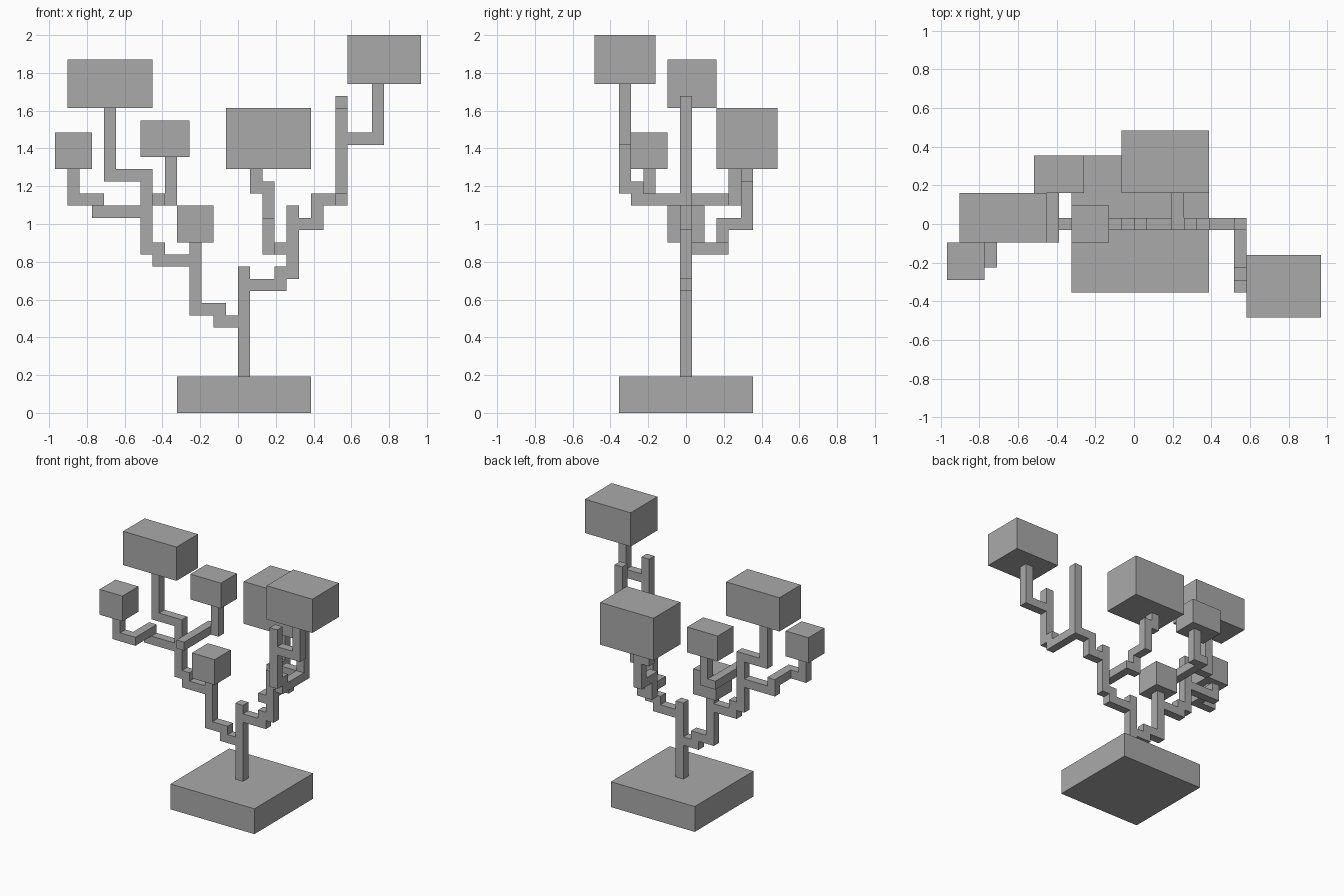
import bpy
import bmesh
from mathutils import Vector

U = 2 / 31  # size of one cubic cell

cube = bpy.data.objects.get("Cube")
if cube:
    bpy.data.objects.remove(cube, do_unlink=True)

grey = bpy.data.materials.new("plain_grey")
grey.use_nodes = True
colour = (0.4, 0.4, 0.4, 1)
grey.diffuse_color = colour
grey.node_tree.nodes["Principled BSDF"].inputs["Base Color"].default_value = colour

OFFSET = Vector((0, -0.5, 0))  # cells sit centred on y = 0


def finish(name, bm):
    bmesh.ops.recalc_face_normals(bm, faces=bm.faces)
    mesh = bpy.data.meshes.new(name)
    bm.to_mesh(mesh)
    bm.free()
    mesh.materials.append(grey)
    obj = bpy.data.objects.new(name, mesh)
    bpy.context.collection.objects.link(obj)


def block(name, low, size):
    """Solid box given by its lowest cell and its size in cells."""
    bm = bmesh.new()
    bmesh.ops.create_cube(bm, size=1)
    centre = Vector(low) + OFFSET + Vector(size) / 2
    for v in bm.verts:
        v.co = (Vector(s * c for s, c in zip(size, v.co)) + centre) * U
    finish(name, bm)


def walk(path):
    """All cells along an axis-aligned path."""
    cells = {path[0]}
    for a, b in zip(path, path[1:]):
        steps = max(abs(q - p) for p, q in zip(a, b))
        for s in range(1, steps + 1):
            cells.add(tuple(p + (q - p) * s // steps for p, q in zip(a, b)))
    return cells


def limb(name, cells, solid):
    """Skin of a run of cells, leaving out faces shared with other wood."""
    bm = bmesh.new()
    for cell in cells:
        for axis in range(3):
            for side in (0, 1):
                near = list(cell)
                near[axis] += 2 * side - 1
                if tuple(near) in solid:
                    continue
                corner = Vector(cell) + OFFSET
                corner[axis] += side
                a, b = Vector(), Vector()
                a[(axis + 1) % 3] = b[(axis + 2) % 3] = 1
                ring = [corner, corner + a, corner + a + b, corner + b]
                if not side:
                    ring.reverse()
                bm.faces.new([bm.verts.new(p * U) for p in ring])
    bmesh.ops.remove_doubles(bm, verts=bm.verts, dist=0.001)
    bmesh.ops.dissolve_limit(bm, angle_limit=0.01, verts=bm.verts, edges=bm.edges)
    mesh_name = name
    mesh = bpy.data.meshes.new(mesh_name)
    bm.to_mesh(mesh)
    bm.free()
    mesh.materials.append(grey)
    bpy.context.collection.objects.link(bpy.data.objects.new(name, mesh))


# Square base
block("base", (-5, -5, 0), (11, 11, 3))

# Trunk and stepped branches
paths = {
    "trunk": [(0, 0, 3), (0, 0, 11)],
    "right_lower_branch": [(-1, 0, 7), (-2, 0, 7), (-2, 0, 8), (-4, 0, 8), (-4, 0, 13)],
    "right_upper_branch": [(-5, 0, 12), (-7, 0, 12), (-7, 0, 13), (-8, 0, 13),
                           (-8, 0, 19), (-11, 0, 19), (-11, 0, 24)],
    "right_outer_branch": [(-9, 0, 16), (-12, 0, 16), (-12, 0, 17), (-12, -3, 17),
                           (-14, -3, 17), (-14, -3, 19)],
    "right_back_branch": [(-7, -1, 17), (-7, 4, 17), (-6, 4, 17), (-6, 4, 20)],
    "left_lower_branch": [(1, 0, 10), (3, 0, 10), (3, 0, 11), (4, 0, 11), (4, 0, 16)],
    "left_back_branch": [(3, 0, 13), (3, 3, 13), (2, 3, 13), (2, 3, 15), (2, 5, 15),
                         (2, 5, 18), (1, 5, 18), (1, 5, 19)],
    "left_upper_branch": [(5, 0, 15), (6, 0, 15), (6, 0, 17), (8, 0, 17), (8, 0, 25)],
    "left_front_branch": [(8, -1, 17), (8, -4, 17), (8, -4, 18), (8, -5, 18), (8, -5, 24)],
    "left_outer_branch": [(9, -5, 22), (11, -5, 22), (11, -5, 26)],
}
wood = {name: walk(path) for name, path in paths.items()}
solid = set().union(*wood.values())
for name, cells in wood.items():
    limb(name, cells, solid)

# Box-shaped foliage on the branch ends
block("right_lower_foliage", (-5, -1, 14), (3, 3, 3))
block("right_outer_foliage", (-15, -4, 20), (3, 3, 3))
block("right_top_foliage", (-14, -1, 25), (7, 4, 4))
block("right_back_foliage", (-8, 3, 21), (4, 3, 3))
block("left_back_foliage", (-1, 3, 20), (7, 5, 5))
block("left_top_foliage", (9, -7, 27), (6, 5, 4))
